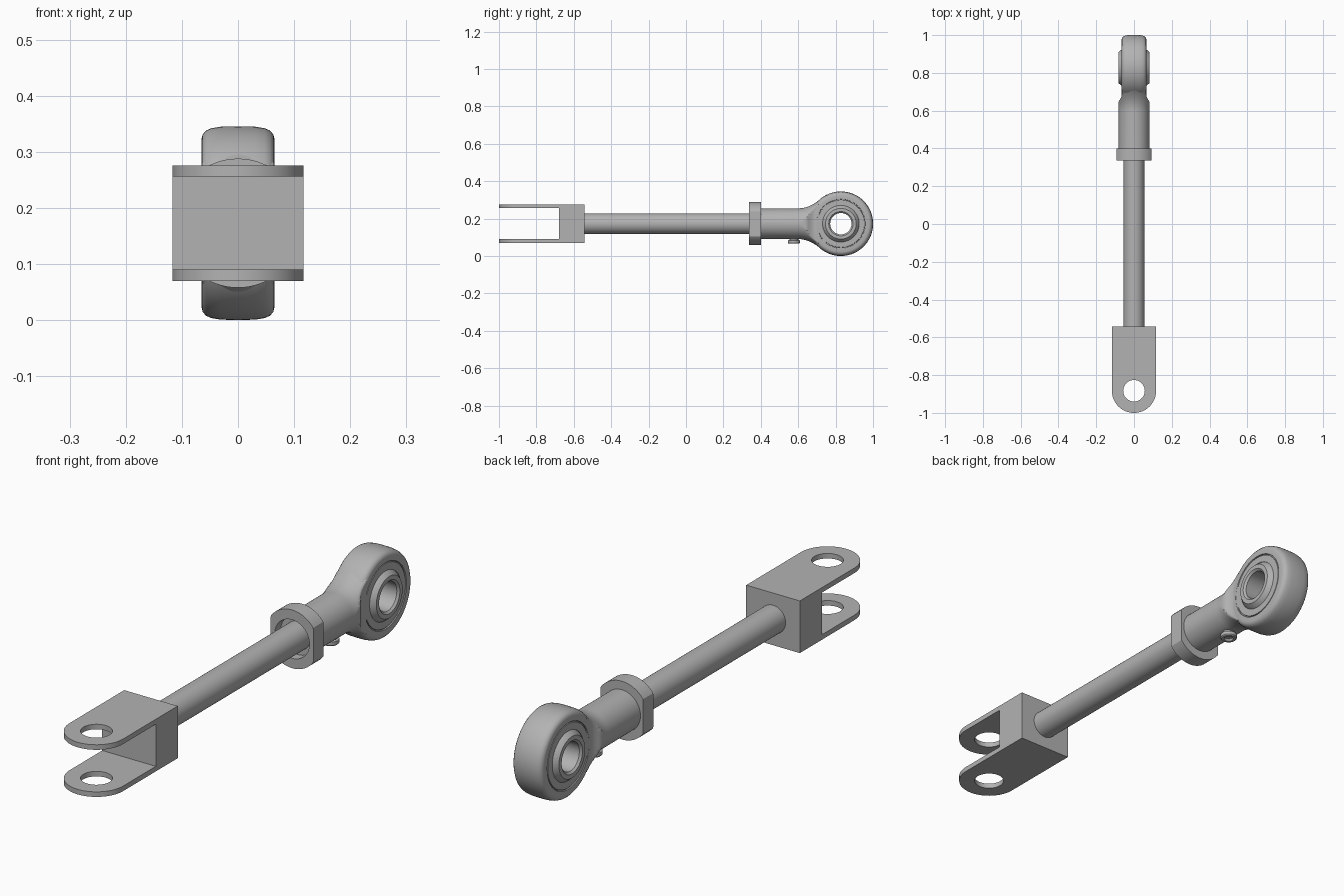
import bpy, bmesh, math
from mathutils import Matrix, Vector

cube = bpy.data.objects.get("Cube")
if cube:
    bpy.data.objects.remove(cube, do_unlink=True)

AXIS_Z = 0.173
HEAD_Y = 0.828

steel = bpy.data.materials.new("grey_steel")
steel.use_nodes = True
colour = (0.45, 0.45, 0.45, 1)
steel.diffuse_color = colour
steel.node_tree.nodes["Principled BSDF"].inputs["Base Color"].default_value = colour


def finish(name, bm, angle=30):
    """Turn a bmesh into a shaded, coloured object."""
    bmesh.ops.recalc_face_normals(bm, faces=bm.faces)
    mesh = bpy.data.meshes.new(name)
    bm.to_mesh(mesh)
    bm.free()
    ob = bpy.data.objects.new(name, mesh)
    bpy.context.collection.objects.link(ob)
    mesh.materials.append(steel)
    bpy.ops.object.select_all(action='DESELECT')
    ob.select_set(True)
    bpy.context.view_layer.objects.active = ob
    bpy.ops.object.shade_smooth_by_angle(angle=math.radians(angle))
    return ob


def lathe(name, profile, axis, centre, closed=False, segs=96, angle=30):
    """Sweep (position, radius[, half width limit in x]) round an axis."""
    turn = Vector((0, 0, 1)).rotation_difference(Vector(axis)).to_matrix()
    bm = bmesh.new()
    rings = []
    for pos, rad, *limit in profile:
        ring = []
        for i in range(segs):
            a = math.tau * i / segs
            p = turn @ Vector((rad * math.cos(a), rad * math.sin(a), pos))
            if limit:
                p.x = max(-limit[0], min(limit[0], p.x))
            ring.append(bm.verts.new(p + Vector(centre)))
        rings.append(ring)
    pairs = list(zip(rings, rings[1:]))
    if closed:
        pairs.append((rings[-1], rings[0]))
    else:
        bm.faces.new(rings[0])
        bm.faces.new(rings[-1])
    for a, b in pairs:
        for i in range(segs):
            j = (i + 1) % segs
            bm.faces.new((a[i], a[j], b[j], b[i]))
    return finish(name, bm, angle)


def cut(target, cutter):
    mod = target.modifiers.new("cut", 'BOOLEAN')
    mod.operation = 'DIFFERENCE'
    mod.solver = 'EXACT'
    mod.object = cutter
    bpy.context.view_layer.objects.active = target
    bpy.ops.object.modifier_apply(modifier=mod.name)
    bpy.data.objects.remove(cutter, do_unlink=True)


def box(name, lo, hi):
    bm = bmesh.new()
    bmesh.ops.create_cube(bm, size=1)
    size = Vector(hi) - Vector(lo)
    mid = (Vector(hi) + Vector(lo)) / 2
    bm.transform(Matrix.Translation(mid) @ Matrix.Diagonal((*size, 1)))
    return finish(name, bm)


# Fork: round-ended block, slotted and drilled
W, PIN_Y, LOW, HIGH = 0.117, -0.883, 0.07, 0.276
bm = bmesh.new()
outline = [(W, -0.543), (-W, -0.543)]
for i in range(49):
    a = math.pi + math.pi * i / 48
    outline.append((W * math.cos(a), PIN_Y + W * math.sin(a)))
face = bm.faces.new([bm.verts.new((x, y, LOW)) for x, y in outline])
top = bmesh.ops.extrude_face_region(bm, geom=[face])["geom"]
bmesh.ops.translate(bm, vec=(0, 0, HIGH - LOW),
                    verts=[v for v in top if isinstance(v, bmesh.types.BMVert)])
fork = finish("fork", bm)
cut(fork, box("slot_cutter", (-0.3, -1.2, LOW + 0.02), (0.3, -0.68, HIGH - 0.02)))
cut(fork, lathe("pin_cutter", [(-0.3, 0.057), (0.3, 0.057)], (0, 0, 1),
                (0, PIN_Y, AXIS_Z), segs=48))
fork.select_set(True)
bpy.ops.object.shade_smooth_by_angle(angle=math.radians(30))

# Rod
lathe("rod", [(-0.66, 0.055), (0.42, 0.055)], (0, 1, 0), (0, 0, AXIS_Z), segs=64)

# Lock nut: ring with two flats and an open bore
lathe("lock_nut", [(0.337, 0.115, 0.093), (0.4, 0.115, 0.093), (0.4, 0.076), (0.337, 0.076)],
      (0, 1, 0), (0, 0, AXIS_Z), closed=True, segs=128)

# Shank: round sleeve flaring up and pinching in to the eye
shank = [(0.375, 0.081, 0.082), (0.6, 0.082, 0.082)]
for i in range(1, 13):
    y = 0.6 + 0.11 * i / 12
    flare = 0.082 + 0.043 * (i / 12) ** 2
    t = max(0, min(1, (y - 0.645) / 0.045))
    shank.append((y, flare, 0.083 - 0.0185 * math.sin(t * math.pi / 2)))
lathe("shank", shank, (0, 1, 0), (0, 0, AXIS_Z), segs=128, angle=35)

# Eye housing: crowned rim, seam groove and bearing race on both sides
half = [(0, 0.1725), (0.03, 0.172), (0.048, 0.169), (0.057, 0.165), (0.063, 0.158),
        (0.065, 0.15), (0.065, 0.131), (0.06, 0.13), (0.06, 0.127), (0.064, 0.126),
        (0.064, 0.098), (0.05, 0.098)]
ring = half + [(-x, r) for x, r in reversed(half[1:])]
lathe("eye_housing", ring, (1, 0, 0), (0, HEAD_Y, AXIS_Z), closed=True)

# Swivel ball: truncated sphere with a chamfered bore
R, END, BORE = 0.116, 0.082, 0.057
ball = []
for i in range(21):
    x = -END + 2 * END * i / 20
    ball.append((x, math.sqrt(R * R - x * x)))
ball += [(END, BORE + 0.008), (END - 0.008, BORE), (-END + 0.008, BORE), (-END, BORE + 0.008)]
lathe("swivel_ball", ball, (1, 0, 0), (0, HEAD_Y, AXIS_Z), closed=True)

# Grease nipple under the shank
lathe("grease_nipple", [(0.12, 0.024), (0.086, 0.024), (0.084, 0.032), (0.07, 0.032),
                        (0.066, 0.028), (0.066, 0.018), (0.074, 0.014)],
      (0, 0, 1), (0, 0.577, 0), segs=32)
